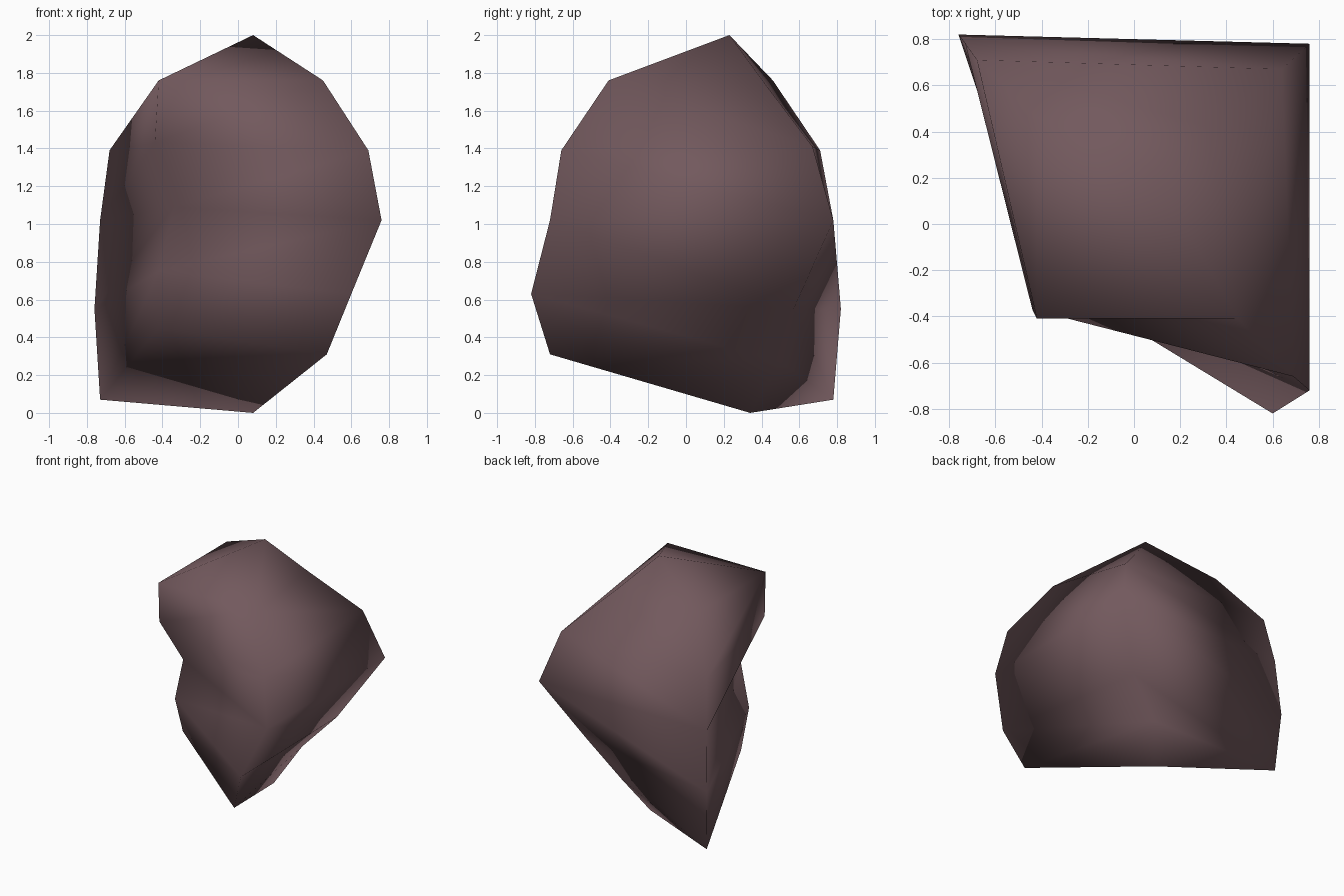
import bpy
import bmesh
from mathutils import Vector

# Remove the default cube
default_cube = bpy.data.objects.get("Cube")
if default_cube:
    bpy.data.objects.remove(default_cube, do_unlink=True)


def make_material(name, colour):
    """Create a plain matte material of one colour."""
    material = bpy.data.materials.new(name)
    material.use_nodes = True
    material.diffuse_color = colour
    shader = material.node_tree.nodes["Principled BSDF"]
    shader.inputs["Base Color"].default_value = colour
    shader.inputs["Roughness"].default_value = 1
    return material


def loft_between_poles(name, top, rings, bottom, rising_folds, material):
    """Join rings of corners into a closed skin that ends in two poles."""
    bm = bmesh.new()
    top_pole = bm.verts.new(Vector(top))
    bottom_pole = bm.verts.new(Vector(bottom))
    loops = [[bm.verts.new(Vector(corner)) for corner in ring] for ring in rings]
    count = len(loops[0])

    for i, rising in enumerate(rising_folds):
        j = (i + 1) % count
        bm.faces.new((top_pole, loops[0][i], loops[0][j]))
        # Fold the panels of each side along a rising or a falling diagonal
        for upper, lower in zip(loops, loops[1:]):
            if rising:
                bm.faces.new((upper[i], lower[i], upper[j]))
                bm.faces.new((upper[j], lower[i], lower[j]))
            else:
                bm.faces.new((upper[i], lower[i], lower[j]))
                bm.faces.new((upper[i], lower[j], upper[j]))
        bm.faces.new((bottom_pole, loops[-1][j], loops[-1][i]))

    bmesh.ops.recalc_face_normals(bm, faces=bm.faces)
    for face in bm.faces:
        face.smooth = True

    mesh = bpy.data.meshes.new(name)
    bm.to_mesh(mesh)
    bm.free()
    mesh.materials.append(material)
    rock = bpy.data.objects.new(name, mesh)
    bpy.context.collection.objects.link(rock)
    return rock


# Four uneven ridges run down the boulder, listed from top to bottom
back_left_ridge = [(.32, .42, 1.74), (.64, .67, 1.41), (.76, .78, 1.02),
                   (.48, .57, .55), (.22, .5, .27)]
front_left_ridge = [(.45, -.41, 1.76), (.69, -.66, 1.39), (.76, -.72, 1.02),
                    (.6, -.82, .63), (.47, -.72, .31)]
front_right_ridge = [(-.42, -.41, 1.76), (-.44, -.37, 1.43), (-.34, -.21, 1.09),
                     (-.42, -.2, .75), (-.42, -.1, .45)]
back_right_ridge = [(-.42, .46, 1.76), (-.68, .71, 1.39), (-.73, .78, 1.02),
                    (-.76, .82, .55), (-.73, .78, .07)]

# Each ring takes one corner from every ridge
rings = list(zip(back_left_ridge, back_right_ridge,
                 front_right_ridge, front_left_ridge))

# Sides in order: back, right, front, left
rising_folds = (False, True, True, False)

stone = make_material("dusky mauve stone", (.17, .1, .11, 1))
loft_between_poles("boulder", (.08, .23, 2), rings, (.08, .34, 0),
                   rising_folds, stone)
